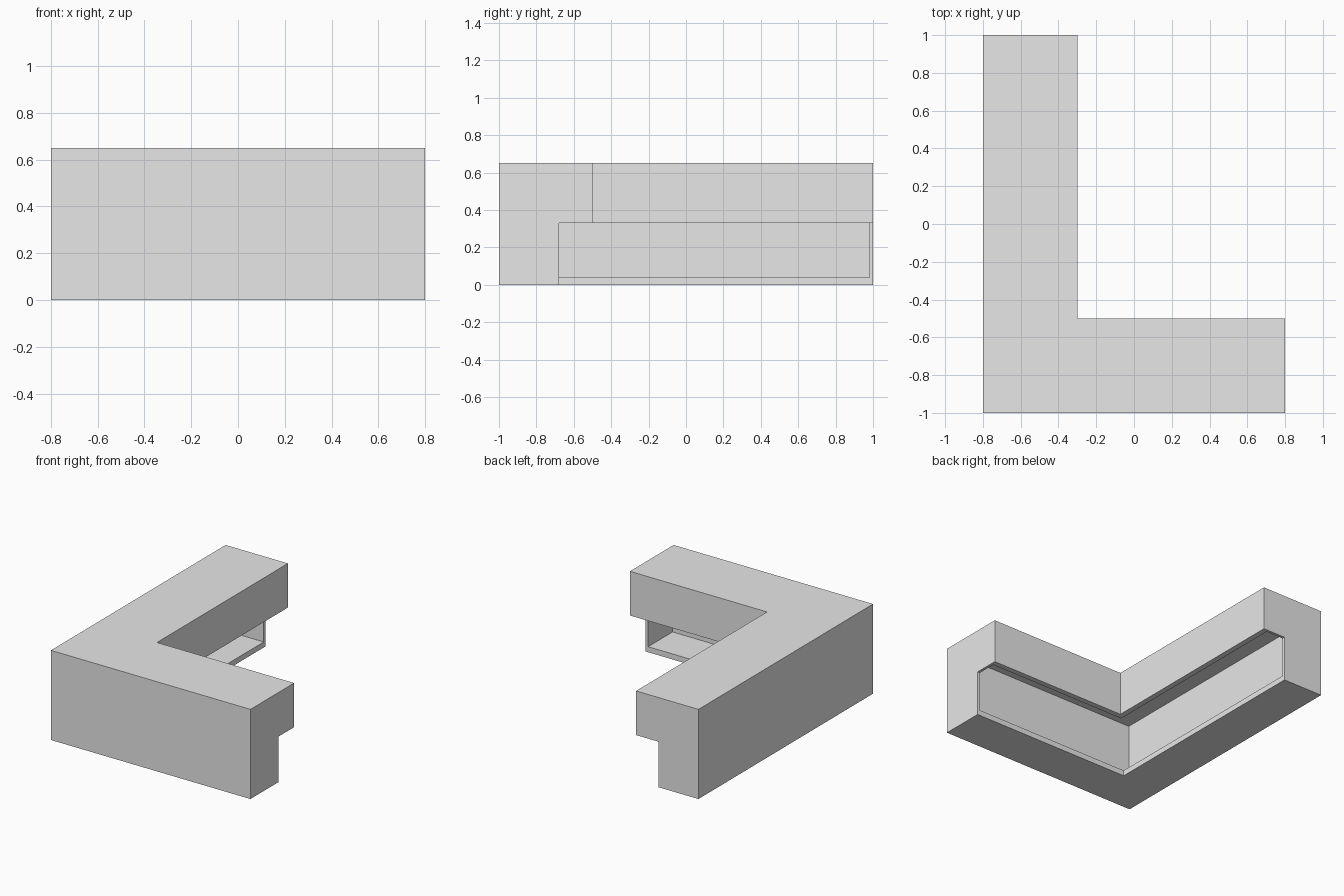
import bpy
import bmesh

if "Cube" in bpy.data.objects:
    bpy.data.objects.remove(bpy.data.objects["Cube"])

HALF_X, HALF_Y, HEIGHT = 0.8, 1.0, 0.65
WALL, END_WALL = 0.04, 0.02

grey = bpy.data.materials.new("light grey")
grey.use_nodes = True
grey.diffuse_color = (0.8, 0.8, 0.8, 1)
grey.node_tree.nodes["Principled BSDF"].inputs["Base Color"].default_value = (0.8, 0.8, 0.8, 1)


def corner_sweep(name, profile, inset=0.0):
    """Sweep a (depth, height) profile round the mitred corner of the counter."""
    bm = bmesh.new()
    sections = [
        [bm.verts.new((HALF_X - inset, d - HALF_Y, z)) for d, z in profile],
        [bm.verts.new((d - HALF_X, d - HALF_Y, z)) for d, z in profile],
        [bm.verts.new((d - HALF_X, HALF_Y - inset, z)) for d, z in profile],
    ]
    n = len(profile)
    for a, b in zip(sections, sections[1:]):
        for i in range(n):
            j = (i + 1) % n
            bm.faces.new((a[i], a[j], b[j], b[i]))
    bm.faces.new(sections[0])
    bm.faces.new(sections[-1])
    bmesh.ops.recalc_face_normals(bm, faces=bm.faces)
    mesh = bpy.data.meshes.new(name)
    bm.to_mesh(mesh)
    bm.free()
    mesh.materials.append(grey)
    obj = bpy.data.objects.new(name, mesh)
    bpy.context.collection.objects.link(obj)
    return obj


# Counter body: wide top overhanging a narrower base
counter = corner_sweep("corner_counter", [
    (0, 0), (0, HEIGHT), (0.5, HEIGHT), (0.5, 0.33), (0.32, 0.33), (0.32, 0)])

# Hollow inside, open below the overhang, closed by thin end walls
hollow = corner_sweep("hollow_cutter", [
    (WALL, WALL), (WALL, HEIGHT - WALL),
    (0.5 - WALL, HEIGHT - WALL), (0.5 - WALL, WALL)], END_WALL)
hollow.hide_render = True

cut = counter.modifiers.new("hollow", 'BOOLEAN')
cut.operation = 'DIFFERENCE'
cut.solver = 'EXACT'
cut.object = hollow
bpy.context.view_layer.objects.active = counter
counter.select_set(True)
bpy.ops.object.modifier_apply(modifier=cut.name)
bpy.data.objects.remove(hollow)
